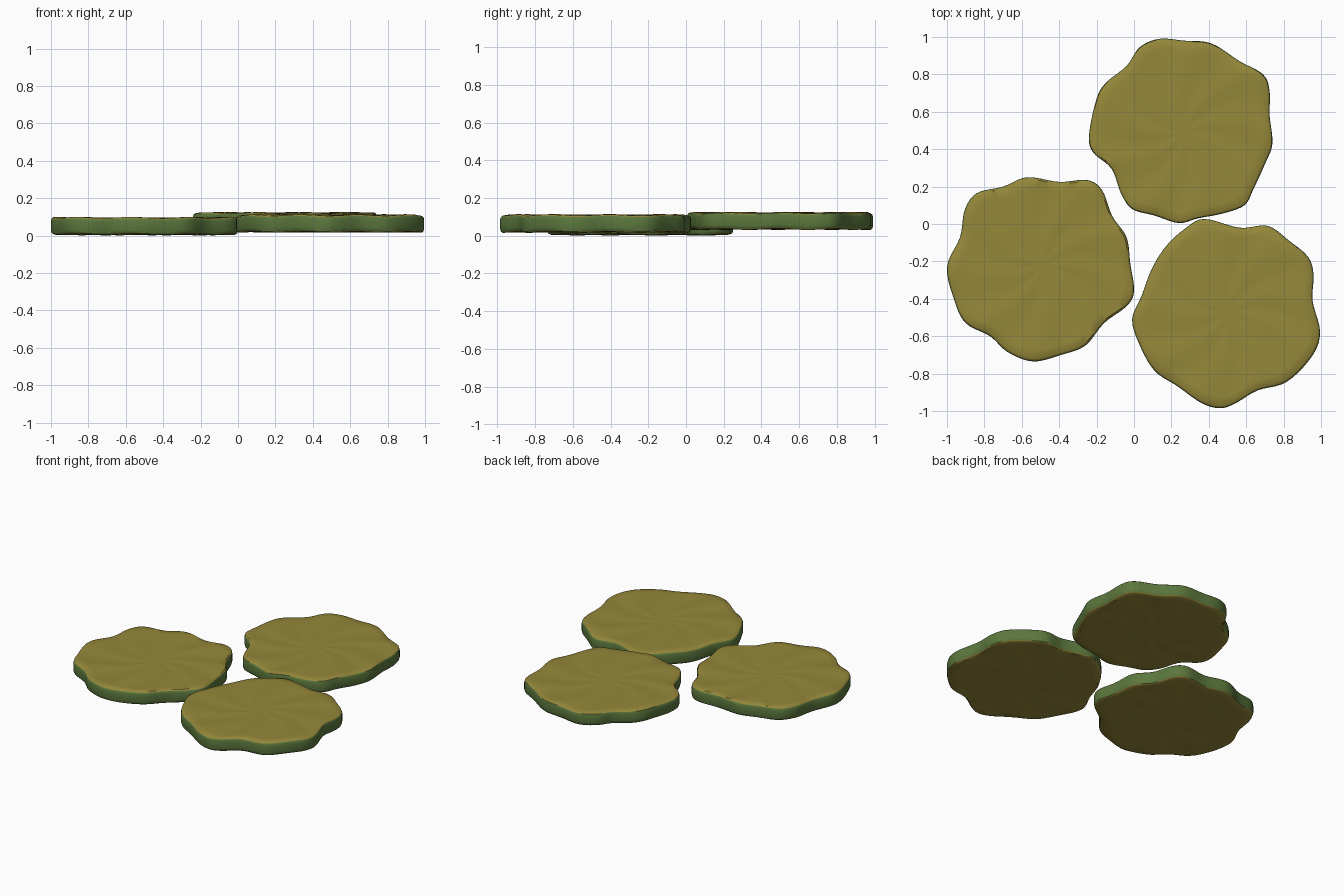
import bpy, bmesh, math
from mathutils import Vector

if "Cube" in bpy.data.objects:
    bpy.data.objects.remove(bpy.data.objects["Cube"])


def material(name, rgb):
    m = bpy.data.materials.new(name)
    m.diffuse_color = (*rgb, 1)
    m.use_nodes = True
    m.node_tree.nodes["Principled BSDF"].inputs["Base Color"].default_value = m.diffuse_color
    return m


FLESH = material("pickle_flesh", (0.30, 0.245, 0.042))
SKIN = material("pickle_skin", (0.105, 0.185, 0.047))

# wavy outlines seen from above, clockwise from the top
LEFT = [(-.57, .25), (-.40, .225), (-.25, .235), (-.17, .18), (-.115, .04), (-.04, -.07),
        (-.02, -.21), (0, -.36), (-.04, -.44), (-.16, -.53), (-.26, -.65), (-.39, -.70),
        (-.54, -.735), (-.675, -.685), (-.77, -.60), (-.90, -.53), (-.96, -.41),
        (-1.0, -.23), (-.93, -.07), (-.905, .075), (-.84, .165), (-.70, .20)]
BACK = [(.135, .99), (.27, .98), (.415, .965), (.565, .87), (.69, .80), (.725, .71),
        (.725, .58), (.74, .43), (.70, .32), (.64, .19), (.59, .10), (.47, .055),
        (.34, .03), (.24, .005), (.11, .045), (-.01, .08), (-.07, .165), (-.12, .295),
        (-.22, .385), (-.24, .48), (-.20, .67), (-.15, .755), (-.04, .845), (.03, .945)]
RIGHT = [(.375, .027), (.565, -.02), (.715, -.01), (.83, -.09), (.93, -.175), (.96, -.27),
         (.955, -.41), (.995, -.58), (.95, -.71), (.815, -.845), (.66, -.89), (.54, -.96),
         (.46, -.985), (.36, -.957), (.23, -.866), (.11, -.785), (.03, -.647),
         (-.01, -.51), (.04, -.385), (.095, -.24), (.17, -.12), (.27, -.027)]


def smooth_loop(pts, steps=5):
    """Closed Catmull-Rom curve, returned counter-clockwise."""
    p = [Vector(q) for q in reversed(pts)]
    n, out = len(p), []
    for i in range(n):
        a, b, c, d = p[i - 1], p[i], p[(i + 1) % n], p[(i + 2) % n]
        for s in range(steps):
            t = s / steps
            out.append(0.5 * (2 * b + (c - a) * t + (2 * a - 5 * b + 4 * c - d) * t * t
                              + (3 * b - a - 3 * c + d) * t ** 3))
    return out


def slice_disc(name, pts, z0, z1, phase):
    loop = smooth_loop(pts)
    n = len(loop)
    mid = sum(loop, Vector((0, 0))) / n
    bm = bmesh.new()

    def ripple(r, ang):
        return 0.0035 * r * math.sin(9 * ang + phase + 5 * r) + 0.0015 * math.sin(22 * r + phase)

    # (radius fraction, base height, ripple weight) from bottom centre to top centre
    radii = [.15, .3, .45, .6, .75, .88, .975]
    rings = [(r, z0, 1) for r in radii]
    rings += [(.992, z0 + .006, 1), (1, z0 + .02, .5), (1, z1 - .02, .5), (.992, z1 - .006, 1)]
    rings += [(r, z1, 1) for r in reversed(radii)]
    rows = []
    for r, z, w in rings:
        row = []
        for q in loop:
            d = q - mid
            xy = mid + d * r
            row.append(bm.verts.new((xy.x, xy.y, z + w * ripple(r, math.atan2(d.y, d.x)))))
        rows.append(row)
    bottom = bm.verts.new((mid.x, mid.y, z0))
    top = bm.verts.new((mid.x, mid.y, z1))
    k = len(radii)
    for i in range(n):
        j = (i + 1) % n
        bm.faces.new((bottom, rows[0][j], rows[0][i]))
        bm.faces.new((top, rows[-1][i], rows[-1][j]))
        for a in range(len(rows) - 1):
            f = bm.faces.new((rows[a][i], rows[a][j], rows[a + 1][j], rows[a + 1][i]))
            # green skin around the wall, flesh on both cut faces
            f.material_index = 1 if k <= a <= k + 2 else 0
    bmesh.ops.recalc_face_normals(bm, faces=bm.faces)
    me = bpy.data.meshes.new(name)
    bm.to_mesh(me)
    bm.free()
    me.materials.append(FLESH)
    me.materials.append(SKIN)
    ob = bpy.data.objects.new(name, me)
    bpy.context.collection.objects.link(ob)
    bpy.ops.object.select_all(action='DESELECT')
    ob.select_set(True)
    bpy.context.view_layer.objects.active = ob
    bpy.ops.object.shade_smooth_by_angle(angle=math.radians(40))


slice_disc("left_pickle_slice", LEFT, 0.005, 0.095, 0.0)
slice_disc("right_pickle_slice", RIGHT, 0.02, 0.11, 1.7)
slice_disc("back_pickle_slice", BACK, 0.035, 0.122, 3.1)
